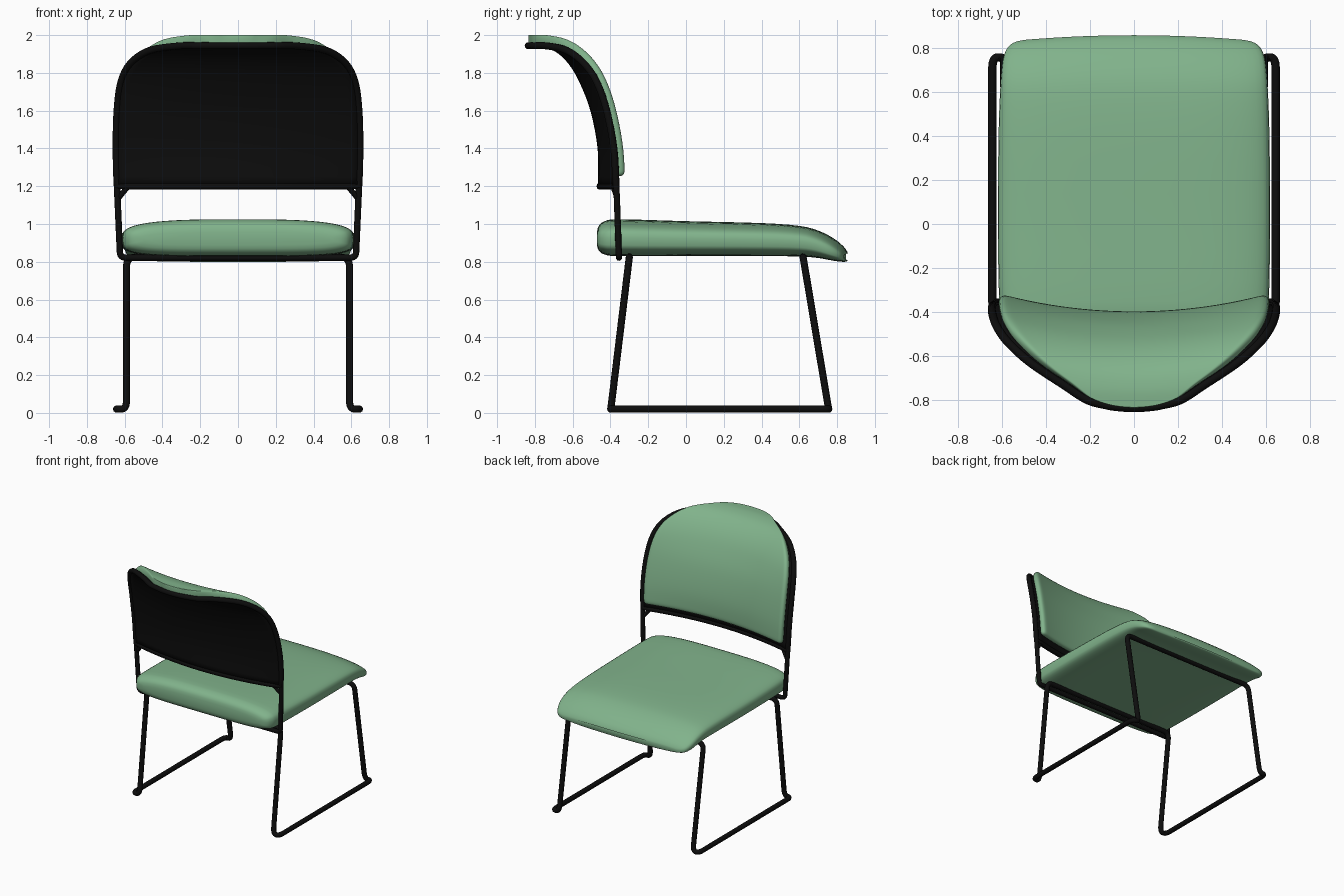
import bpy, bmesh, math
from mathutils import Vector

if "Cube" in bpy.data.objects:
    bpy.data.objects.remove(bpy.data.objects["Cube"])


def material(name, rgb):
    m = bpy.data.materials.new(name)
    m.use_nodes = True
    m.diffuse_color = (*rgb, 1)
    bsdf = m.node_tree.nodes["Principled BSDF"]
    bsdf.inputs["Base Color"].default_value = (*rgb, 1)
    bsdf.inputs["Roughness"].default_value = 0.6
    return m


GREEN = material("sage green fabric", (0.22, 0.45, 0.26))
BLACK = material("black metal", (0.004, 0.004, 0.004))


def spline(points, steps):
    """Smooth Catmull-Rom interpolation of rows of any length."""
    pts = [Vector(p) for p in points]
    pts = [2 * pts[0] - pts[1]] + pts + [2 * pts[-1] - pts[-2]]
    out = []
    for a, b, c, d in zip(pts, pts[1:], pts[2:], pts[3:]):
        for i in range(steps):
            t = i / steps
            out.append(0.5 * (2 * b + (c - a) * t + (2 * a - 5 * b + 4 * c - d) * t * t
                              + (3 * b - a - 3 * c + d) * t ** 3))
    return out + [pts[-2]]


def loft(name, rows, mat, closed=False):
    """Skin a list of equal-length point rows; closed rows get end caps."""
    bm = bmesh.new()
    grid = [[bm.verts.new(p) for p in row] for row in rows]
    n = len(rows[0])
    for r, s in zip(grid, grid[1:]):
        for i in range(n if closed else n - 1):
            j = (i + 1) % n
            bm.faces.new((r[i], r[j], s[j], s[i]))
    if closed:
        bm.faces.new(grid[0])
        bm.faces.new(grid[-1])
    bmesh.ops.recalc_face_normals(bm, faces=bm.faces)
    mesh = bpy.data.meshes.new(name)
    bm.to_mesh(mesh)
    bm.free()
    mesh.materials.append(mat)
    mesh.shade_smooth()
    obj = bpy.data.objects.new(name, mesh)
    bpy.context.collection.objects.link(obj)
    return obj


def rounded(points, bend, cyclic):
    """Replace the corners of a path by small arcs."""
    pts = [Vector(p) for p in points]
    out = []
    for i, p in enumerate(pts):
        if not cyclic and i in (0, len(pts) - 1):
            out.append(p)
            continue
        a, b = pts[i - 1] - p, pts[(i + 1) % len(pts)] - p
        a = p + a.normalized() * min(bend, a.length * 0.48)
        b = p + b.normalized() * min(bend, b.length * 0.48)
        for k in range(7):
            t = k / 6
            out.append(a * (1 - t) ** 2 + p * 2 * t * (1 - t) + b * t * t)
    return out


def tube(name, pts, radius, cyclic=False):
    curve = bpy.data.curves.new(name, "CURVE")
    curve.dimensions = "3D"
    curve.bevel_depth = radius
    curve.bevel_resolution = 3
    curve.use_fill_caps = True
    s = curve.splines.new("POLY")
    s.points.add(len(pts) - 1)
    for sp, p in zip(s.points, pts):
        sp.co = (*p, 1)
    s.use_cyclic_u = cyclic
    s.use_smooth = True
    curve.materials.append(BLACK)
    obj = bpy.data.objects.new(name, curve)
    bpy.context.collection.objects.link(obj)


def mirrored(half):
    """Complete a path with its mirror image across x = 0."""
    return half + [(-x, y, z) for x, y, z in reversed(half)]


# Seat cushion: y, half width, bottom, top
SEAT = [(-0.472, 0.51, 0.89, 0.955), (-0.462, 0.56, 0.86, 0.99), (-0.43, 0.595, 0.838, 1.015),
        (-0.35, 0.612, 0.83, 1.025), (0, 0.618, 0.83, 1.015), (0.4, 0.615, 0.83, 1.005),
        (0.6, 0.608, 0.828, 0.99), (0.7, 0.602, 0.82, 0.965), (0.78, 0.592, 0.806, 0.925),
        (0.83, 0.57, 0.8, 0.885), (0.85, 0.54, 0.802, 0.86), (0.857, 0.5, 0.81, 0.845)]
rings = []
for y, w, bottom, top in spline(SEAT, 3):
    ring = []
    mid, half = (top + bottom) / 2, (top - bottom) / 2
    for k in range(48):
        c, s = math.cos(math.tau * k / 48), math.sin(math.tau * k / 48)
        power = 2 / 3 if s > 0 else 2 / 4.5
        x = w * math.copysign(abs(c) ** power, c)
        z = mid + half * math.copysign(abs(s) ** power, s)
        bow = 0.03 * (x / 0.6) ** 2 * max(0, (y - 0.6) / 0.25)
        ring.append((x, y - bow, z))
    rings.append(ring)
loft("seat_cushion", rings, GREEN, closed=True)

# Backrest surface: edge y, z, half width, backward bow in the middle
BACK = spline([(-0.37, 1.2, 0.64, 0.085), (-0.382, 1.4, 0.645, 0.075), (-0.42, 1.6, 0.64, 0.075),
               (-0.472, 1.75, 0.62, 0.08), (-0.54, 1.85, 0.57, 0.07), (-0.63, 1.918, 0.47, 0.05),
               (-0.73, 1.942, 0.32, 0.02), (-0.8, 1.944, 0.21, 0.01),
               (-0.826, 1.944, 0.11, 0.009)], 4)


def back_rows(offset, inset, first=0):
    rows = []
    for i in range(first, len(BACK)):
        y, z, w, bow = BACK[i]
        a, b = BACK[max(i - 1, 0)], BACK[min(i + 1, len(BACK) - 1)]
        t = Vector((b[0] - a[0], b[1] - a[1])).normalized()
        row = []
        for k in range(25):
            u = k / 12 - 1
            row.append(((w - inset) * u, y - bow * (1 - u * u) + offset * t[1],
                        z - offset * t[0]))
        rows.append(row)
    return rows


def thicken(obj, thickness, levels):
    mod = obj.modifiers.new("thickness", "SOLIDIFY")
    mod.thickness = thickness
    mod.offset = 0
    if levels:
        mod = obj.modifiers.new("soft edges", "SUBSURF")
        mod.levels = mod.render_levels = levels


shell_rows = back_rows(0, 0)
thicken(loft("backrest_shell", shell_rows, BLACK), 0.022, 0)
thicken(loft("backrest_cushion", back_rows(0.032, 0.03, 1), GREEN), 0.05, 2)

# Tubular rim around the shell
rim = ([r[-1] for r in shell_rows] + shell_rows[-1][-2:0:-1]
       + [r[0] for r in reversed(shell_rows)] + shell_rows[0][1:-1])
tube("backrest_rim", rim, 0.019, cyclic=True)

# Uprights joined by a bar below the seat
uprights = mirrored([(0.643, -0.372, 1.25), (0.638, -0.366, 1.14), (0.624, -0.355, 0.822)])
tube("backrest_uprights", rounded(uprights, 0.03, False), 0.017)
for side, label in ((1, "left"), (-1, "right")):
    tube(label + "_gusset", [(side * 0.585, -0.385, 1.195), (side * 0.63, -0.366, 1.14)], 0.014)

# Sled base: legs, outturned feet, floor runners and two cross bars
base = [(0.59, -0.3, 0.825), (0.59, -0.398, 0.02), (0.643, -0.4, 0.02),
        (0.643, 0.757, 0.02), (0.59, 0.755, 0.02), (0.59, 0.62, 0.825)]
tube("sled_base", rounded(mirrored(base), 0.05, True), 0.019, cyclic=True)
